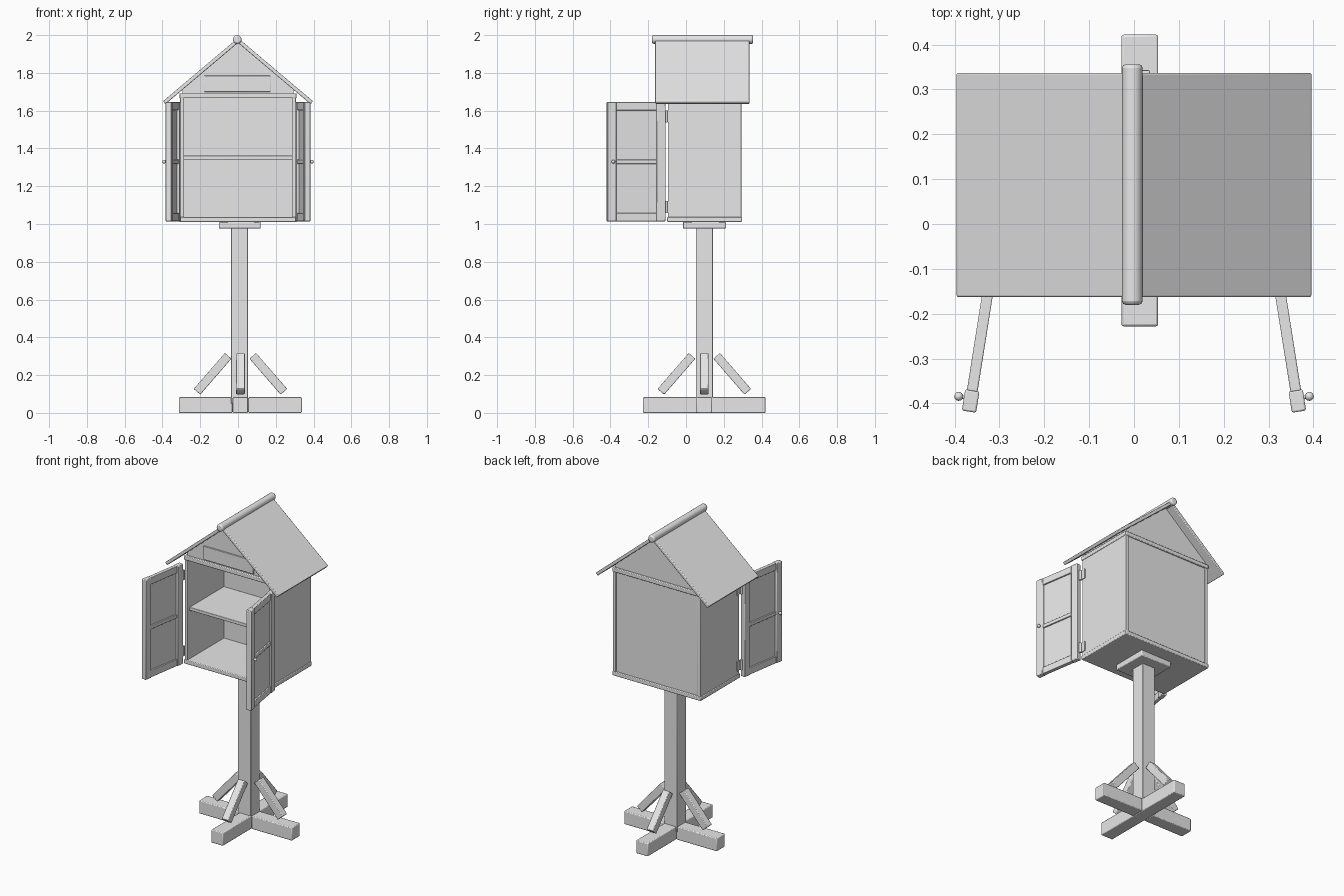
import bpy, bmesh, math
from mathutils import Matrix, Vector

cube = bpy.data.objects.get("Cube")
if cube:
    bpy.data.objects.remove(cube, do_unlink=True)

GREY = bpy.data.materials.new("plain grey")
GREY.use_nodes = True
GREY.diffuse_color = (0.8, 0.8, 0.8, 1)
GREY.node_tree.nodes["Principled BSDF"].inputs["Base Color"].default_value = (0.8, 0.8, 0.8, 1)


def finish(name, bm, bevel=0.0):
    """Turn a bmesh into a named object with softened edges."""
    bmesh.ops.recalc_face_normals(bm, faces=bm.faces)
    mesh = bpy.data.meshes.new(name)
    bm.to_mesh(mesh)
    bm.free()
    mesh.materials.append(GREY)
    ob = bpy.data.objects.new(name, mesh)
    bpy.context.collection.objects.link(ob)
    if bevel:
        mod = ob.modifiers.new("soft edges", 'BEVEL')
        mod.width, mod.segments, mod.limit_method = bevel, 2, 'ANGLE'
    bpy.ops.object.select_all(action='DESELECT')
    ob.select_set(True)
    bpy.context.view_layer.objects.active = ob
    bpy.ops.object.shade_smooth_by_angle(angle=math.radians(35))
    return ob


def box(name, x, y, z, bevel=0.004, matrix=None):
    """Box given as (low, high) ranges, optionally placed by a matrix."""
    bm = bmesh.new()
    size = Vector((x[1] - x[0], y[1] - y[0], z[1] - z[0]))
    mid = Vector((sum(x), sum(y), sum(z))) / 2
    place = (matrix or Matrix()) @ Matrix.Translation(mid) @ Matrix.Diagonal((*size, 1))
    bmesh.ops.create_cube(bm, size=1, matrix=place)
    return finish(name, bm, bevel)


def rod(name, start, end, radius, sides=20, bevel=0.0):
    bm = bmesh.new()
    a, b = Vector(start), Vector(end)
    turn = (b - a).to_track_quat('Z', 'Y').to_matrix().to_4x4()
    bmesh.ops.create_cone(bm, cap_ends=True, segments=sides, radius1=radius, radius2=radius,
                          depth=(b - a).length, matrix=Matrix.Translation((a + b) / 2) @ turn)
    return finish(name, bm, bevel)


def prism(name, outline, y0, y1, bevel=0.0):
    """Extrude an x-z outline along y."""
    bm = bmesh.new()
    face = bm.faces.new([bm.verts.new((x, y0, z)) for x, z in outline])
    moved = bmesh.ops.extrude_face_region(bm, geom=[face])["geom"]
    bmesh.ops.translate(bm, vec=(0, y1 - y0, 0),
                        verts=[g for g in moved if isinstance(g, bmesh.types.BMVert)])
    return finish(name, bm, bevel)


# Stand: crossed feet, post, braces and top plate
PX, PY = 0.013, 0.097
FOOT, REACH = 0.041, 0.325
box("foot_beam_long", (PX - FOOT, PX + FOOT), (PY - REACH, PY + REACH), (0, 0.083), 0.005)
for side, name in ((-1, "right"), (1, "left")):
    xs = sorted((PX + side * FOOT, PX + side * REACH))
    box("foot_beam_" + name, xs, (PY - FOOT, PY + FOOT), (0, 0.083), 0.005)
box("post", (PX - 0.05, PX + 0.04), (PY - 0.045, PY + 0.045), (0.05, 0.985), 0.003)

base = Matrix.Translation((PX, PY, 0))
rise, run = 0.19, 0.165
length = math.hypot(rise, run)
for i, name in enumerate(("left", "back", "right", "front")):
    place = (base @ Matrix.Rotation(i * math.pi / 2, 4, 'Z')
             @ Matrix.Translation((0.065, 0, 0.302))
             @ Matrix.Rotation(math.atan2(rise, run), 4, 'Y'))
    box("brace_" + name, (0, length), (-0.023, 0.023), (-0.023, 0.023), 0.004, place)
box("mounting_plate", (PX - 0.114, PX + 0.106), (PY - 0.114, PY + 0.114), (0.975, 1.012), 0.005)

# Cabinet: floor, walls, back, shelf and ceiling
W, FRONT, BACK = 0.31, -0.1, 0.296
box("cabinet_floor", (-W, W), (FRONT, BACK), (1.01, 1.036))
box("cabinet_ceiling", (-W, W), (FRONT, BACK), (1.666, 1.692))
for side, name in ((-1, "right"), (1, "left")):
    xs = sorted((side * 0.286, side * (W - 0.004)))
    box("cabinet_wall_" + name, xs, (FRONT + 0.004, BACK - 0.003), (1.034, 1.668), 0.002)
box("cabinet_back", (-0.288, 0.288), (0.268, 0.287), (1.034, 1.668), 0)
box("shelf", (-0.288, 0.288), (-0.075, 0.27), (1.341, 1.362), 0.003)

# Gabled roof with ridge pole and sign board
APEX, EAVE, HALF = 1.985, 1.65, 0.397
slope = (APEX - EAVE) / HALF
pitch = math.atan(slope)
thick = 0.02


def under(x):
    return APEX - slope * x - thick / math.cos(pitch)


prism("gable_block", [(-0.295, 1.69), (0.295, 1.69), (0.295, under(0.295)),
                      (0, under(0)), (-0.295, under(0.295))], -0.085, 0.283)
for side, name in ((-1, "right"), (1, "left")):
    inset = thick * math.sin(pitch)
    outline = [(0, APEX), (side * HALF, EAVE),
               (side * (HALF - inset), EAVE - thick * math.cos(pitch)), (0, under(0))]
    prism("roof_panel_" + name, outline, -0.163, 0.337, 0.004)
rod("ridge_pole", (-0.004, -0.18, 1.977), (-0.004, 0.356, 1.977), 0.023, 24, 0.008)
box("sign_board", (-0.178, 0.172), (-0.094, -0.08), (1.7, 1.785), 0.002)

# Doors swung open, each with frame, panel, knob and hinges
LEN, STILE = 0.312, 0.048
LOW, HIGH = 1.014, 1.646
for side, name in ((-1, "right"), (1, "left")):
    # local x runs from the hinge to the free edge
    angle = math.radians(-90 + side * 9)
    swing = Matrix.Translation((side * 0.319, -0.11, 0)) @ Matrix.Rotation(angle, 4, 'Z')
    door = "door_" + name
    box(door + "_hinge_stile", (0, STILE), (-0.016, 0.016), (LOW, HIGH), 0.004, swing)
    box(door + "_free_stile", (LEN - STILE, LEN), (-0.016, 0.016), (LOW, HIGH), 0.004, swing)
    for part, zs in (("bottom_rail", (LOW, LOW + 0.044)), ("middle_rail", (1.318, 1.341)),
                     ("top_rail", (HIGH - 0.044, HIGH))):
        box(door + "_" + part, (STILE - 0.002, LEN - STILE + 0.002), (-0.012, 0.012), zs, 0.003, swing)
    box(door + "_panel", (STILE - 0.004, LEN - STILE + 0.004), (-0.004, 0.004),
        (LOW + 0.04, HIGH - 0.04), 0, swing)

    # Knob on the outer face
    inner = swing @ Vector((LEN - 0.03, side * 0.01, 1.33))
    outer = swing @ Vector((LEN - 0.03, side * 0.028, 1.33))
    rod(door + "_knob_stem", inner, outer, 0.004, 12)
    bm = bmesh.new()
    bmesh.ops.create_uvsphere(bm, u_segments=16, v_segments=10, radius=0.01,
                              matrix=Matrix.Translation(outer))
    finish(door + "_knob", bm)

    # Hinges
    for level, z in (("lower", 1.09), ("upper", 1.57)):
        rod(f"{door}_{level}_hinge_pin", (side * 0.314, -0.105, z - 0.032),
            (side * 0.314, -0.105, z + 0.032), 0.007, 12)
        box(f"{door}_{level}_hinge_leaf", sorted((side * 0.304, side * 0.31)),
            (-0.105, -0.07), (z - 0.03, z + 0.03), 0)
